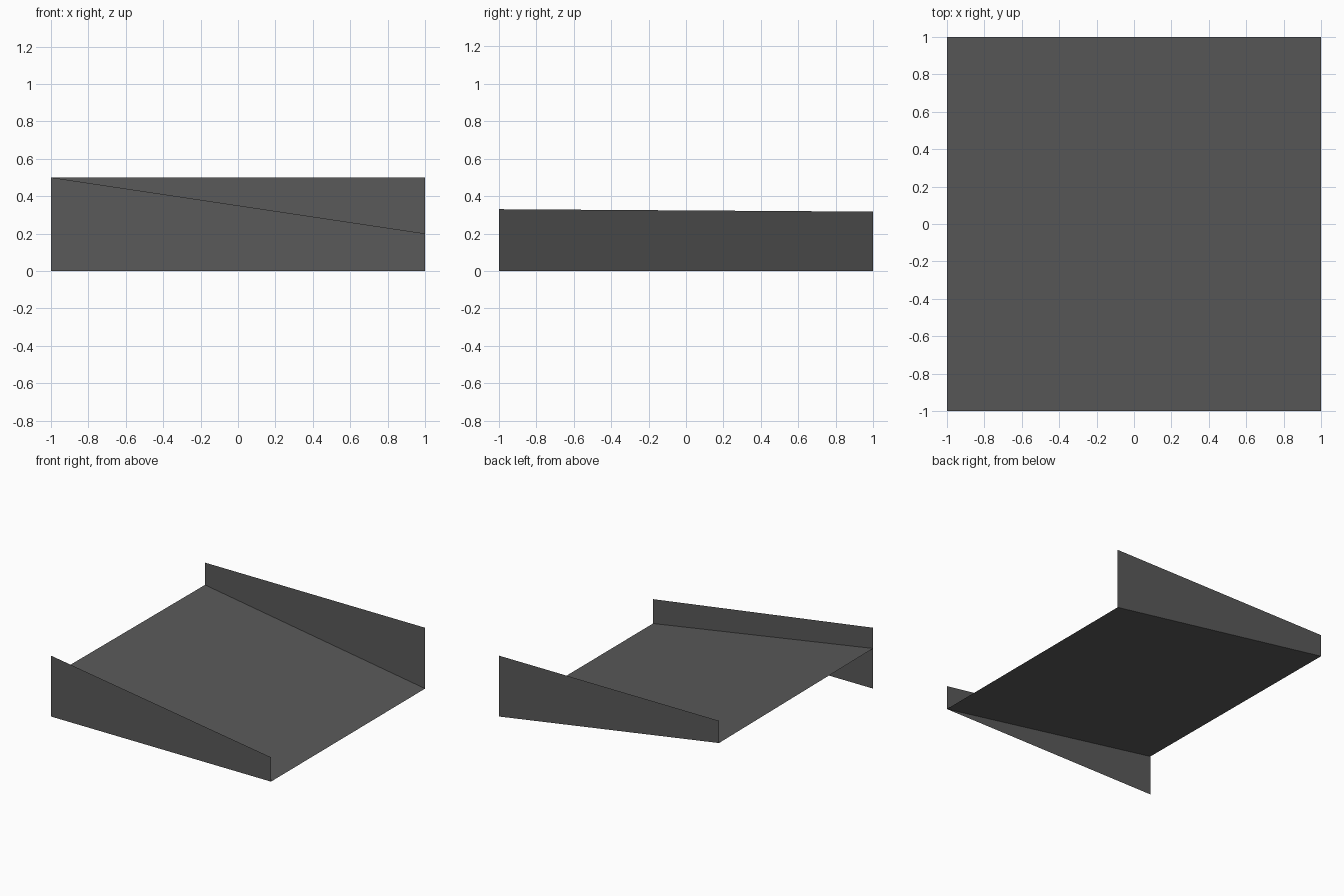
import bpy

if "Cube" in bpy.data.objects:
    bpy.data.objects.remove(bpy.data.objects["Cube"])

# single dark grey finish
grey = bpy.data.materials.new("dark_grey")
grey.diffuse_color = (0.1, 0.1, 0.1, 1)
grey.use_nodes = True
grey.node_tree.nodes["Principled BSDF"].inputs["Base Color"].default_value = grey.diffuse_color


def sheet(name, corners):
    """One thin flat panel from its corner points."""
    mesh = bpy.data.meshes.new(name)
    mesh.from_pydata(corners, [], [tuple(range(len(corners)))])
    mesh.materials.append(grey)
    obj = bpy.data.objects.new(name, mesh)
    bpy.context.collection.objects.link(obj)
    return obj


HIGH_FRONT, HIGH_BACK = 0.33, 0.317   # deck height along its left edge

# sloping deck, touching the ground on the right
sheet("ramp_deck", [(-1, -1, HIGH_FRONT), (1, -1, 0), (1, 1, 0), (-1, 1, HIGH_BACK)])

# front side panel, reaching the ground and tapering to the right
sheet("front_side_panel", [(-1, -1, 0), (1, -1, 0), (1, -1, 0.2), (-1, -1, 0.5)])

# back side panel, level on top, its lower edge following the deck
sheet("back_side_panel", [(1, 1, 0), (-1, 1, HIGH_BACK), (-1, 1, 0.5), (1, 1, 0.5)])
